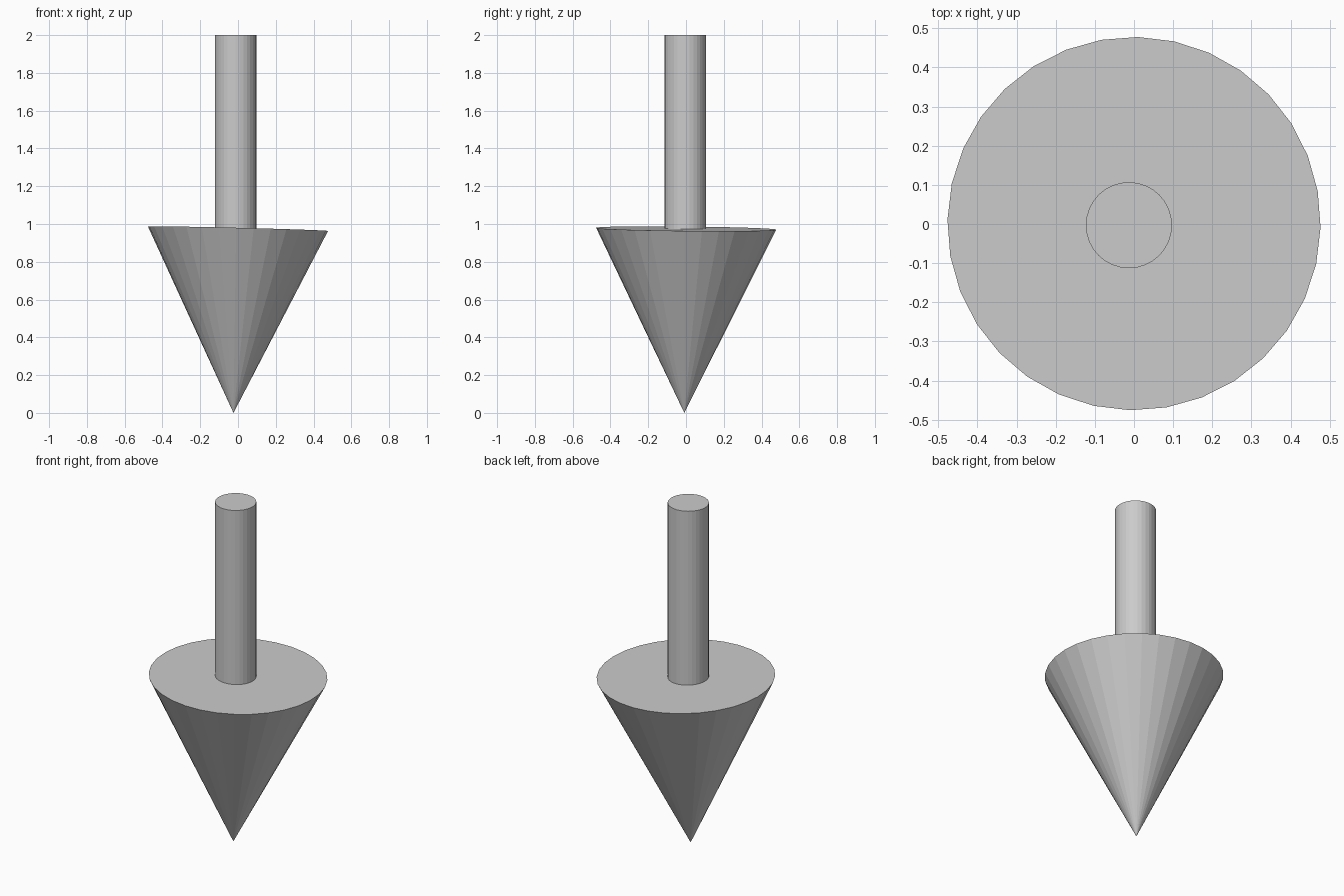
import bpy
from mathutils import Vector, Quaternion
from math import radians

if "Cube" in bpy.data.objects:
    bpy.data.objects.remove(bpy.data.objects["Cube"])


def rod(name, start, end, r_start, r_end, twist=0.0):
    """Flat-shaded 32-sided cone or cylinder running from start to end."""
    start, end = Vector(start), Vector(end)
    axis = end - start
    bpy.ops.mesh.primitive_cone_add(vertices=32, radius1=r_start, radius2=r_end,
                                    depth=axis.length, location=(start + end) / 2)
    ob = bpy.context.object
    ob.name = name
    tilt = Vector((0, 0, 1)).rotation_difference(axis)
    spin = Quaternion((0, 0, 1), radians(twist))
    ob.rotation_euler = (tilt @ spin).to_euler()
    return ob


# Arrow head: slightly tilted cone with its tip on the ground
rod("arrow_head", (-0.024, -0.009, 0), (0, 0.001, 0.975), 0, 0.477, twist=-1.2)

# Upright shaft, sunk a little into the head
rod("shaft", (-0.013, -0.003, 0.965), (-0.013, -0.003, 2), 0.11, 0.11)
